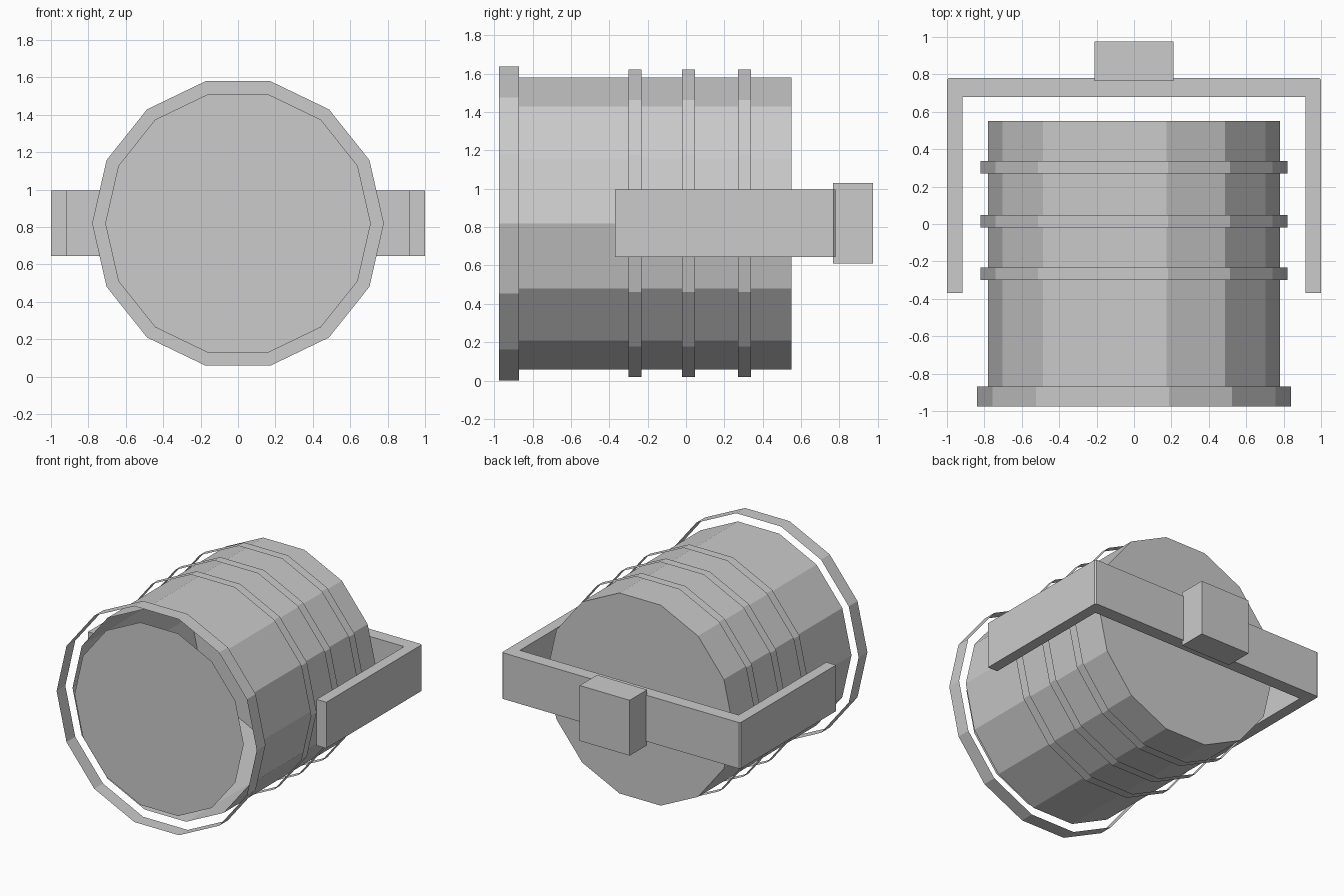
import bpy, bmesh, math

if "Cube" in bpy.data.objects:
    bpy.data.objects.remove(bpy.data.objects["Cube"])

SIDES = 14
CZ = 0.819  # height of the barrel axis

grey = bpy.data.materials.new("light grey")
grey.diffuse_color = (0.6, 0.6, 0.6, 1)
grey.use_nodes = True
grey.node_tree.nodes["Principled BSDF"].inputs["Base Color"].default_value = grey.diffuse_color


def finish(name, bm, recalc=False):
    if recalc:
        bmesh.ops.recalc_face_normals(bm, faces=bm.faces[:])
    me = bpy.data.meshes.new(name)
    bm.to_mesh(me)
    bm.free()
    me.materials.append(grey)
    ob = bpy.data.objects.new(name, me)
    bpy.context.collection.objects.link(ob)
    return ob


def loop(bm, r, y):
    step = 2 * math.pi / SIDES
    return [bm.verts.new((r * math.cos(i * step), y, CZ + r * math.sin(i * step)))
            for i in range(SIDES)]


def tube(name, r, y0, y1, back_cap=False):
    """Open 14-sided shell along y, optionally closed at the back."""
    bm = bmesh.new()
    a, b = loop(bm, r, y0), loop(bm, r, y1)
    for i in range(SIDES):
        j = (i + 1) % SIDES
        bm.faces.new((a[i], b[i], b[j], a[j])[::-1])
    if back_cap:
        bm.faces.new(b[::-1])
    return finish(name, bm)


def prism(name, outline, z0, z1):
    """Top-view outline extruded upward."""
    bm = bmesh.new()
    face = bm.faces.new([bm.verts.new((x, y, z0)) for x, y in outline])
    ext = bmesh.ops.extrude_face_region(bm, geom=[face])
    for v in ext["geom"]:
        if isinstance(v, bmesh.types.BMVert):
            v.co.z = z1
    return finish(name, bm, True)


# Barrel body, open at the front
tube("barrel_body", 0.78, -0.87, 0.55, back_cap=True)

# Thin hoops standing off the body
tube("front_rim", 0.84, -0.975, -0.87)
for n, y in enumerate((-0.30, -0.02, 0.27)):
    tube(f"hoop_{n + 1}", 0.822, y, y + 0.068)

# Front disc
bm = bmesh.new()
bm.faces.new(loop(bm, 0.71, -0.945))
finish("front_disc", bm)

# U-shaped bracket around the back, mirrored half outline
half = [(1.0, 0.77), (1.0, -0.37), (0.918, -0.37), (0.918, 0.68)]
half = [(0.99, 0.78)] + half
prism("bracket", half + [(-x, y) for x, y in reversed(half)], 0.645, 0.995)

# Mounting block on the bracket
prism("mount_block", [(-0.21, 0.765), (0.21, 0.765), (0.21, 0.975), (-0.21, 0.975)],
      0.61, 1.03)
